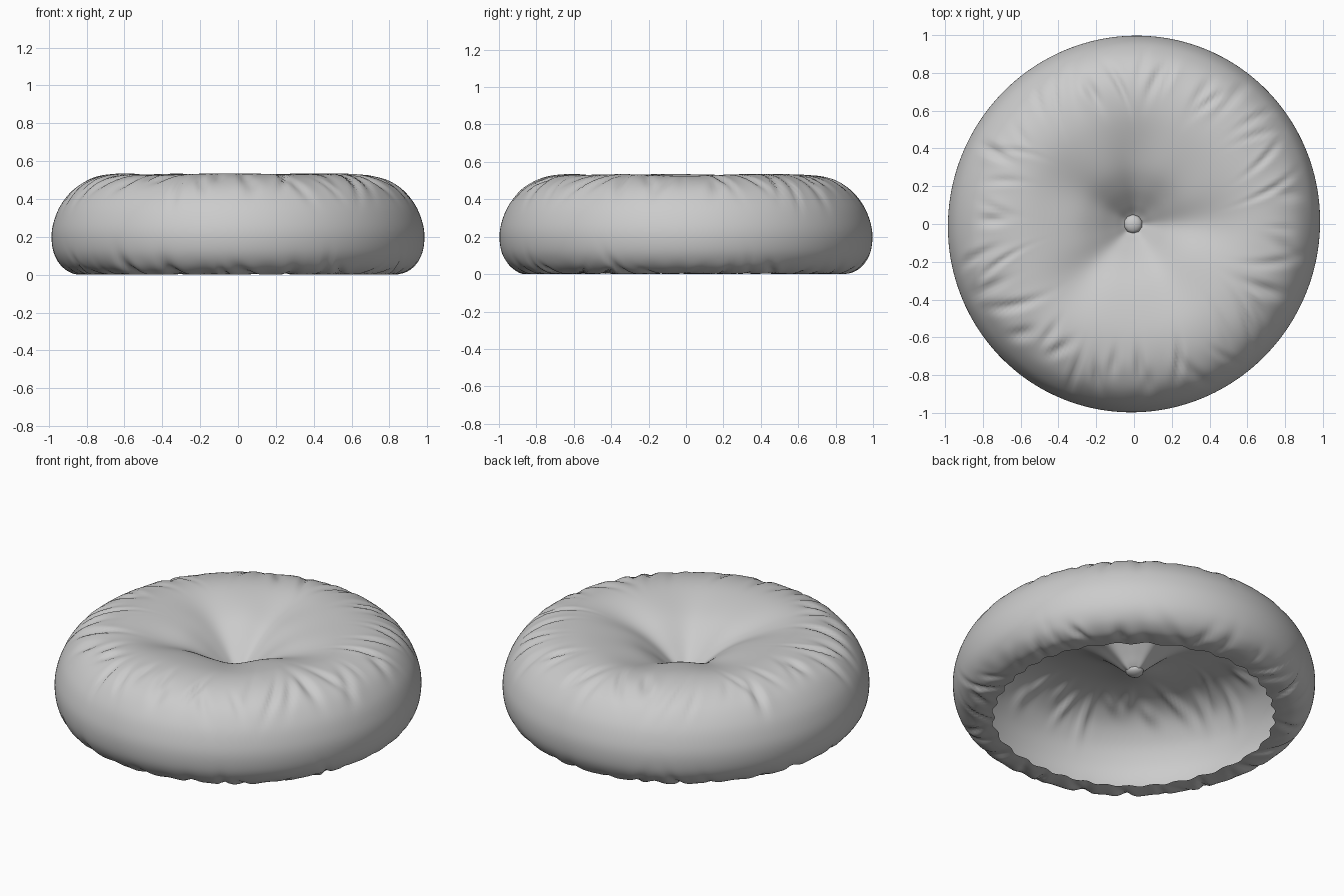
import bpy, bmesh, math, random
from mathutils import Vector

if "Cube" in bpy.data.objects:
    bpy.data.objects.remove(bpy.data.objects["Cube"])

random.seed(4)
SEG, SUB = 280, 5

# Cushion cross-section (radius, height): button dimple -> crown -> side -> open underside
PROFILE = [(0.025, .262), (0.06, .288), (0.11, .335), (0.2, .412), (0.3, .473), (0.42, .512),
           (0.56, .534), (0.68, .53), (0.785, .503), (0.875, .45), (0.943, .368),
           (0.98, .28), (0.992, .2), (0.98, .115), (0.942, .05), (0.885, .012),
           (0.825, .003), (0.768, .004)]


def spline(pts, sub):
    """Catmull-Rom samples through the points."""
    p = [Vector(q) for q in pts]
    p = [2 * p[0] - p[1]] + p + [2 * p[-1] - p[-2]]
    out = []
    for i in range(1, len(p) - 2):
        a, b, c, d = p[i - 1:i + 3]
        for k in range(sub):
            t = k / sub
            out.append(.5 * (2 * b + (c - a) * t + (2 * a - 5 * b + 4 * c - d) * t * t
                             + (3 * b - a - 3 * c + d) * t ** 3))
    return out + [p[-2]]


def gauss(x, w):
    return math.exp(-(x / w) ** 2)


def turn(a, b):
    """Signed angle difference."""
    return (a - b + math.pi) % (2 * math.pi) - math.pi


def folds(count, mid, spread, depth, lengths):
    """Random gathered creases: angle, width, position along profile, length, depth, slant."""
    return [(2 * math.pi * (i + random.uniform(-.4, .4)) / count,
             random.uniform(.02, .045), mid + random.uniform(-spread, spread),
             random.uniform(*lengths), depth * random.uniform(.25, 1), random.uniform(-.06, .06))
            for i in range(count)]


creases = folds(44, 8.2, .7, .026, (.6, 1.2)) + folds(34, 15.2, .4, .03, (.8, 1.6))
valleys = [(0, .035), (90, .035), (150, .025), (225, .035), (300, .015)]

# Cushion cover: revolved profile with pulled valleys and gathered creases
rings = spline(PROFILE, SUB)
bm = bmesh.new()
grid = []
for j, p in enumerate(rings):
    tan = (rings[min(j + 1, len(rings) - 1)] - rings[max(j - 1, 0)]).normalized()
    nrm = Vector((-tan.y, tan.x))
    u = j / SUB
    row = []
    for i in range(SEG):
        a = 2 * math.pi * i / SEG
        d = 0
        for ang, w, mid, ln, dep, slant in creases:
            if abs(u - mid) < 3.5:
                da = turn(a, ang + slant * (u - mid))
                d += dep * gauss(u - mid, ln) * (.4 * gauss(da, 2.2 * w) - gauss(da, w))
        q = p + nrm * d
        if u < 10:
            for deg, dep in valleys:
                q.y -= dep * gauss(turn(a, math.radians(deg)), .33) * gauss(p.x - .36, .24)
        # Scalloped hem around the opening, then slight stretch along one diagonal
        hem = max(0, (u - 13.5) / 3.5)
        q.x += hem * (.009 * math.sin(34 * a + 2 * math.sin(3 * a)) + .006 * math.sin(5 * a))
        q.x *= 1 + .007 * math.sin(2 * a)
        row.append(bm.verts.new((q.x * math.cos(a) * .993, q.x * math.sin(a) * 1.005, max(q.y, 0))))
    grid.append(row)
for r0, r1 in zip(grid, grid[1:]):
    for i in range(SEG):
        k = (i + 1) % SEG
        bm.faces.new((r0[i], r1[i], r1[k], r0[k]))
for f in bm.faces:
    f.smooth = True
mesh = bpy.data.meshes.new("cushion_cover")
bm.to_mesh(mesh)
bm.free()
bpy.context.collection.objects.link(bpy.data.objects.new("cushion_cover", mesh))

# Tufting button at the bottom of the dimple
bpy.ops.mesh.primitive_uv_sphere_add(segments=10, ring_count=8, radius=.05, location=(-.005, 0, .275))
button = bpy.context.object
button.name = "button"
button.scale.z = .6
bpy.ops.object.shade_smooth()
